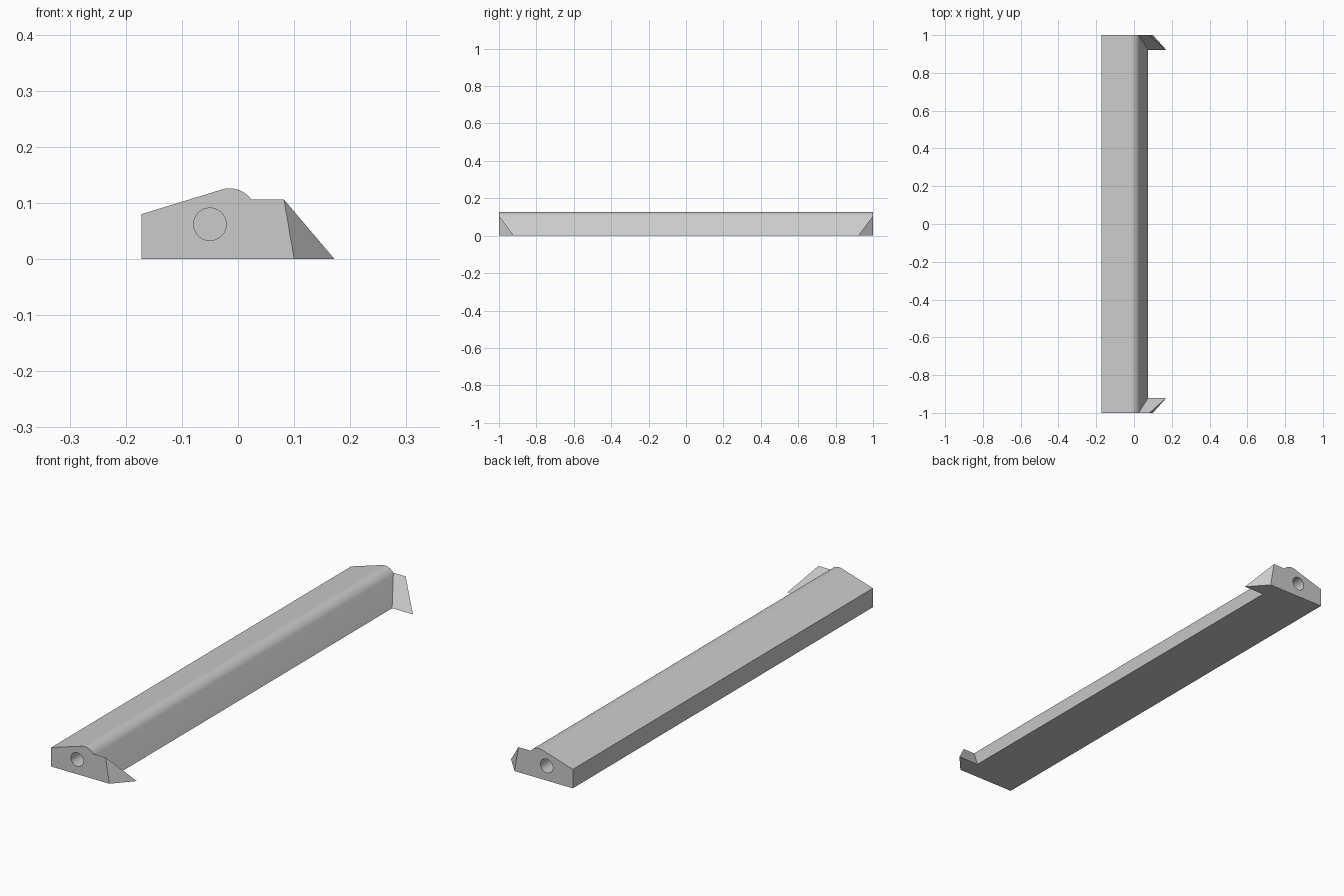
import bpy, bmesh, math

cube = bpy.data.objects.get("Cube")
if cube:
    bpy.data.objects.remove(cube, do_unlink=True)

grey = bpy.data.materials.new("plain grey")
grey.use_nodes = True
colour = (0.6, 0.6, 0.6, 1)
grey.diffuse_color = colour
grey.node_tree.nodes["Principled BSDF"].inputs["Base Color"].default_value = colour


def make_object(name, bm):
    bmesh.ops.recalc_face_normals(bm, faces=bm.faces)
    mesh = bpy.data.meshes.new(name)
    bm.to_mesh(mesh)
    bm.free()
    mesh.materials.append(grey)
    obj = bpy.data.objects.new(name, mesh)
    bpy.context.collection.objects.link(obj)
    return obj


def extrude_profile(name, points, y0, y1):
    bm = bmesh.new()
    face = bm.faces.new([bm.verts.new((x, y0, z)) for x, z in points])
    grown = bmesh.ops.extrude_face_region(bm, geom=[face])["geom"]
    verts = [g for g in grown if isinstance(g, bmesh.types.BMVert)]
    bmesh.ops.translate(bm, verts=verts, vec=(0, y1 - y0, 0))
    if face.is_valid and not any(len(e.link_faces) == 1 for e in face.edges):
        pass
    else:
        bmesh.ops.holes_fill(bm, edges=bm.edges)
    return make_object(name, bm)


def arc(cx, cz, r, start, end, steps):
    angles = [math.radians(start + (end - start) * i / steps) for i in range(steps + 1)]
    return [(cx + r * math.cos(a), cz + r * math.sin(a)) for a in angles]


def combine(target, tool, operation):
    mod = target.modifiers.new(operation.lower(), 'BOOLEAN')
    mod.operation = operation
    mod.solver = 'EXACT'
    mod.object = tool
    bpy.context.view_layer.objects.active = target
    bpy.ops.object.modifier_apply(modifier=mod.name)
    bpy.data.objects.remove(tool, do_unlink=True)


# Long rail: flat back, sloping top, rounded crest and leaning front face
profile = [(-0.172, 0), (-0.172, 0.08)] + arc(-0.015, 0.078, 0.048, 107, 26, 16) + [(0.075, 0)]
rail = extrude_profile("rail", profile, -1, 1)

for side in (-1, 1):
    # Swept wedge tab at each end
    bm = bmesh.new()
    for x, y, z in [(0, 1, 0.106), (0.082, 1, 0.106), (0.1, 1, 0), (0, 1, 0),
                    (0.172, 0.92, 0), (0, 0.92, 0)]:
        bm.verts.new((x, y * side, z))
    bmesh.ops.convex_hull(bm, input=bm.verts)
    bmesh.ops.dissolve_limit(bm, angle_limit=0.01, verts=bm.verts, edges=bm.edges)
    combine(rail, make_object("end_tab", bm), 'UNION')

    # Blind round hole in each end
    circle = arc(-0.05, 0.062, 0.029, 0, 360, 32)[:-1]
    hole = extrude_profile("hole_cutter", circle, 0.88 * side, 1.05 * side)
    hole.hide_render = True
    combine(rail, hole, 'DIFFERENCE')

bpy.ops.object.select_all(action='DESELECT')
rail.select_set(True)
bpy.context.view_layer.objects.active = rail
bpy.ops.object.shade_smooth_by_angle(angle=math.radians(30))
